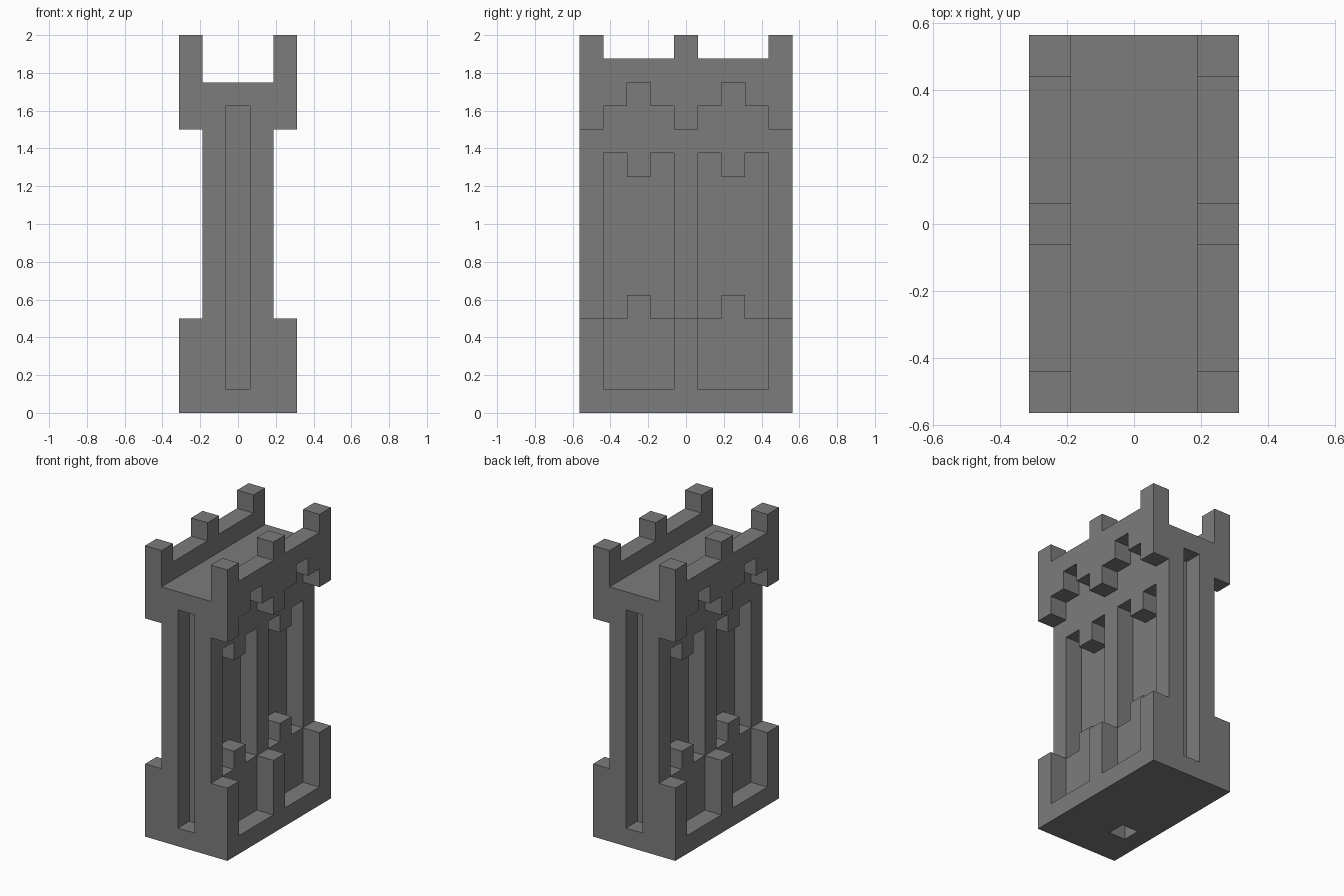
import bpy
import bmesh
from mathutils import Vector

cube = bpy.data.objects.get("Cube")
if cube:
    bpy.data.objects.remove(cube, do_unlink=True)

U = 0.125      # block size
COLUMNS = 9    # blocks along the tower's depth

stone = bpy.data.materials.new("grey stone")
stone.use_nodes = True
GREY = (0.2, 0.2, 0.2, 1)
stone.diffuse_color = GREY
stone.node_tree.nodes["Principled BSDF"].inputs["Base Color"].default_value = GREY


def clean(points):
    """Drop repeated and collinear points of a closed outline."""
    pts = [p for i, p in enumerate(points) if p != points[i - 1]]
    n = len(pts)
    return [p for i, p in enumerate(pts)
            if not any(pts[i - 1][k] == p[k] == pts[(i + 1) % n][k] for k in (0, 1))]


def slab(name, x0, x1, bottoms, tops):
    """Extrude a stepped outline, given as column heights, across the width."""
    lower, upper = [], []
    for i, (b, t) in enumerate(zip(bottoms, tops)):
        lower += [(i, b), (i + 1, b)]
        upper += [(i, t), (i + 1, t)]
    bm = bmesh.new()
    verts = [bm.verts.new((x0 * U, (y - COLUMNS / 2) * U, z * U))
             for y, z in clean(lower + upper[::-1])]
    face = bm.faces.new(verts)
    grown = bmesh.ops.extrude_face_region(bm, geom=[face])["geom"]
    bmesh.ops.translate(bm, vec=Vector(((x1 - x0) * U, 0, 0)),
                        verts=[v for v in grown if isinstance(v, bmesh.types.BMVert)])
    bmesh.ops.recalc_face_normals(bm, faces=bm.faces)
    mesh = bpy.data.meshes.new(name)
    bm.to_mesh(mesh)
    bm.free()
    mesh.materials.append(stone)
    obj = bpy.data.objects.new(name, mesh)
    bpy.context.collection.objects.link(obj)


def bays(post, edge, middle):
    """Column heights of two three-block bays between three posts."""
    bay = [edge, middle, edge]
    return [post] + bay + [post] + bay + [post]


def level(h):
    return [h] * COLUMNS


# Central core, set back at both ends to form the tall slots
slab("core", -0.5, 0.5, level(0), [1] + [13] * 7 + [1])
slab("core_cap", -0.5, 0.5, level(13), level(14))

for side, s in (("left", 1), ("right", -1)):
    # Wall with pillars and window sills; one side has a small pit underneath
    feet = level(0)
    if side == "right":
        feet[2] = 1
    slab(side + "_wall", s * 0.5, s * 1.5, feet, bays(11, 4, 5))
    # Lintel with a tooth hanging into each window
    slab(side + "_lintel", s * 0.5, s * 1.5, bays(11, 11, 10), level(14))
    # Projecting base with posts
    slab(side + "_base", s * 1.5, s * 2.5, level(0), bays(4, 1, 1))
    # Stepped overhang carrying the battlements
    slab(side + "_battlement", s * 1.5, s * 2.5, bays(12, 13, 14), bays(16, 15, 15))
